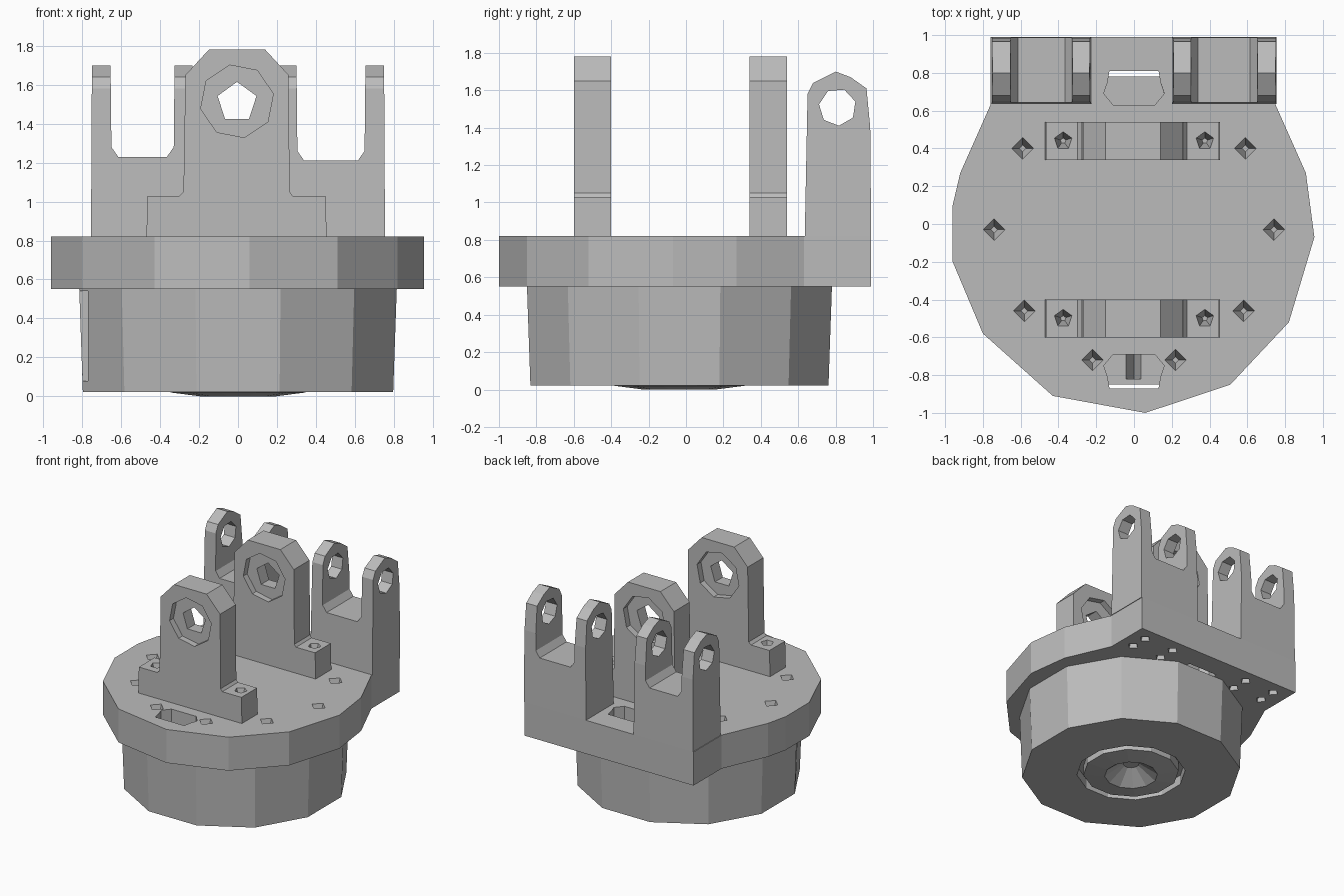
import bpy, bmesh, math
from mathutils import Vector, Matrix

if "Cube" in bpy.data.objects:
    bpy.data.objects.remove(bpy.data.objects["Cube"])

grey = bpy.data.materials.new("plain grey")
grey.use_nodes = True
COLOUR = (0.5, 0.5, 0.5, 1)
grey.diffuse_color = COLOUR
grey.node_tree.nodes["Principled BSDF"].inputs["Base Color"].default_value = COLOUR


def make(name, bm):
    bmesh.ops.recalc_face_normals(bm, faces=bm.faces)
    mesh = bpy.data.meshes.new(name)
    bm.to_mesh(mesh)
    bm.free()
    mesh.materials.append(grey)
    ob = bpy.data.objects.new(name, mesh)
    bpy.context.collection.objects.link(ob)
    return ob


def extrude(bm, points, axis, start, end):
    """Prism from a 2D outline, swept along the given axis."""
    def place(p, d):
        v = list(p)
        v.insert("xyz".index(axis), d)
        return bm.verts.new(v)
    face = bm.faces.new([place(p, start) for p in points])
    solid = bmesh.ops.extrude_face_region(bm, geom=[face])
    shift = Vector((0, 0, 0))
    shift["xyz".index(axis)] = end - start
    moved = [g for g in solid["geom"] if isinstance(g, bmesh.types.BMVert)]
    bmesh.ops.translate(bm, verts=moved, vec=shift)


def ring(cx, cy, r, sides, turn=0.0):
    return [(cx + r * math.cos(turn + math.tau * i / sides),
             cy + r * math.sin(turn + math.tau * i / sides)) for i in range(sides)]


def pit(bm, x, y, z, r, depth, sides=4, up=1):
    """Small tapered screw hole, opening at height z."""
    bmesh.ops.create_cone(bm, cap_ends=True, segments=sides, radius1=r * 0.3, radius2=r,
                          depth=depth, matrix=Matrix.Translation((x, y, z - up * depth * 0.45))
                          @ Matrix.Rotation(0 if up > 0 else math.pi, 4, "X"))


def cut(ob, bm, operation="DIFFERENCE"):
    cutter = make(ob.name + "_cutter", bm)
    mod = ob.modifiers.new("cut", "BOOLEAN")
    mod.operation, mod.solver, mod.object = operation, "EXACT", cutter
    bpy.context.view_layer.update()
    graph = bpy.context.evaluated_depsgraph_get()
    mesh = bpy.data.meshes.new_from_object(ob.evaluated_get(graph))
    ob.modifiers.clear()
    ob.data = mesh
    bpy.data.objects.remove(cutter)


# Turntable plate with a square tail at the back
bm = bmesh.new()
extrude(bm, [(-.76, .63), (-.92, .27), (-.96, .1), (-.96, -.2), (-.8, -.58), (-.43, -.91),
             (.06, -1), (.51, -.85), (.82, -.52), (.955, -.07), (.91, .27), (.75, .63),
             (.75, .99), (-.76, .99)], "z", .55, .82)
plate = make("plate", bm)

# Screw holes and two cable openings in the plate
bm = bmesh.new()
for side in (-1, 1):
    for x, y in ((.59, .4), (.74, -.03), (.58, -.46), (.22, -.72)):
        pit(bm, side * x, y, .82, .06, .12)
    for x in (.36, .63):
        for y in (.74, .88):
            pit(bm, side * x, y, .55, .045, .12, up=-1)
cut(plate, bm)
bm = bmesh.new()
for y, s in ((-.78, 1), (.72, -1)):
    extrude(bm, [(-.13, y - s * .09), (.13, y - s * .09), (.14, y - s * .03), (.16, y + s * .03),
                 (.11, y + s * .09), (-.11, y + s * .09), (-.16, y + s * .03),
                 (-.14, y - s * .03)], "z", .5, .9)
cut(plate, bm)

# Round base, turned from one profile, with a dished hub underneath
bm = bmesh.new()
profile = [(0, .1), (.06, .1), (.2, 0), (.36, .02), (.36, .1), (.41, .1), (.41, .022),
           (.825, .022), (.844, .55), (0, .55)]
verts = [bm.verts.new((r, 0, z)) for r, z in profile]
edges = [bm.edges.new(pair) for pair in zip(verts, verts[1:])]
bmesh.ops.spin(bm, geom=verts + edges, cent=(0, 0, 0), axis=(0, 0, 1),
               angle=math.tau, steps=12, use_duplicate=False)
bmesh.ops.remove_doubles(bm, verts=bm.verts, dist=1e-4)
bmesh.ops.transform(bm, verts=bm.verts, matrix=Matrix.Translation((0, -.035, 0))
                    @ Matrix.Rotation(math.pi / 12, 4, "Z"))
base = make("base", bm)

# Side slot, and cable groove below the front opening
bm = bmesh.new()
extrude(bm, [(-.9, -.34), (-.77, -.34), (-.77, -.25), (-.9, -.25)], "z", .08, .54)
extrude(bm, [(-.06, .6), (0, .42), (.05, .6)], "y", -.82, -.69)
cut(base, bm)

# Two upright bearing brackets with screw flanges
for name, y in (("front_bearing_bracket", -.5), ("rear_bearing_bracket", .44)):
    bm = bmesh.new()
    extrude(bm, [(-.47, .82), (-.465, 1.03), (-.3, 1.03), (-.28, 1.05), (-.27, 1.65),
                 (-.15, 1.78), (.14, 1.78), (.26, 1.65), (.265, 1.05), (.28, 1.03),
                 (.45, 1.03), (.455, .82)], "y", y - .1, y + .1)
    bracket = make(name, bm)
    bm = bmesh.new()
    extrude(bm, ring(-.005, 1.51, .105, 5, math.pi / 2), "y", y - .2, y + .2)
    cut(bracket, bm)
    bm = bmesh.new()
    for s in (-1, 1):
        extrude(bm, ring(-.005, 1.515, .19, 8, .2), "y", y + s * .05, y + s * .2)
        pit(bm, s * .375, y, 1.03, .05, .12, sides=5)
    cut(bracket, bm)

# Two forked hinges: U-shaped fronts trimmed to the rounded side outline
side_outline = [(.635, .82), (.65, 1.58), (.68, 1.64), (.8, 1.7), (.88, 1.67),
                (.965, 1.61), (.985, 1.4), (.99, .82)]
for name, s, inner, floor in (("left_hinge", 1, .2, 1.21), ("right_hinge", -1, .225, 1.23)):
    bm = bmesh.new()
    fork = [(.755, .8), (.75, 1.75), (.655, 1.75), (.65, floor + .05), (.615, floor),
            (inner + .14, floor), (inner + .105, floor + .05), (inner + .1, 1.75),
            (inner + .01, 1.75), (inner, .8)]
    extrude(bm, [(s * x, z) for x, z in fork], "y", .6, 1.02)
    hinge = make(name, bm)
    bm = bmesh.new()
    extrude(bm, side_outline, "x", -1, 1)
    cut(hinge, bm, "INTERSECT")
    bm = bmesh.new()
    extrude(bm, ring(.81, 1.51, .1, 7, .3), "x", -1, 1)
    cut(hinge, bm)
